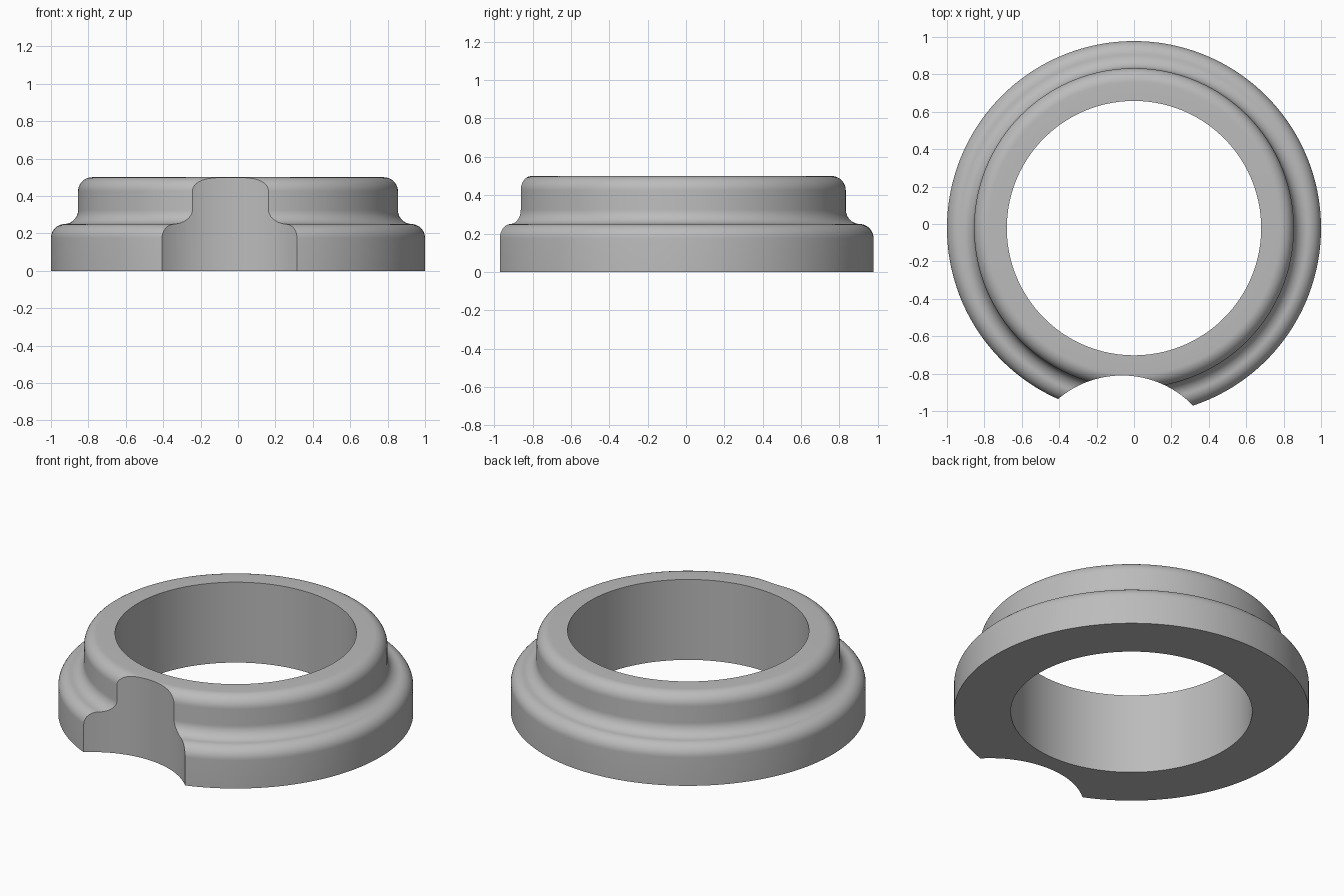
import bpy, bmesh
from math import sin, cos, pi, radians

if "Cube" in bpy.data.objects:
    bpy.data.objects.remove(bpy.data.objects["Cube"], do_unlink=True)

CENTRE_Y = -0.022
SEGMENTS = 192

grey = bpy.data.materials.new("plain grey")
grey.use_nodes = True
colour = (0.5, 0.5, 0.5, 1)
grey.diffuse_color = colour
grey.node_tree.nodes["Principled BSDF"].inputs["Base Color"].default_value = colour


def arc(cx, cz, r, start, end, steps=10):
    """Points of a fillet in the radius/height plane."""
    angles = [radians(start + (end - start) * i / steps) for i in range(steps + 1)]
    return [(cx + r * cos(a), cz + r * sin(a)) for a in angles]


# Stepped ring section: rounded lower rim, cove, rounded upper rim
profile = [(0.68, 0), (1, 0)]
profile += arc(0.925, 0.175, 0.075, 0, 90)
profile += arc(0.93, 0.325, 0.075, 270, 180)
profile += arc(0.78, 0.425, 0.075, 0, 90)
profile += [(0.68, 0.5)]

# Collar ring turned from the section
bm = bmesh.new()
rings = []
for i in range(SEGMENTS):
    a = 2 * pi * i / SEGMENTS
    rings.append([bm.verts.new((r * cos(a), r * sin(a), z)) for r, z in profile])
count = len(profile)
for i, ring in enumerate(rings):
    following = rings[(i + 1) % SEGMENTS]
    for j in range(count):
        k = (j + 1) % count
        bm.faces.new((ring[j], following[j], following[k], ring[k]))
bmesh.ops.recalc_face_normals(bm, faces=bm.faces)
mesh = bpy.data.meshes.new("collar_ring")
bm.to_mesh(mesh)
bm.free()
mesh.materials.append(grey)
collar = bpy.data.objects.new("collar_ring", mesh)
collar.location.y = CENTRE_Y
bpy.context.collection.objects.link(collar)

# Round notch cut into the front rim
bpy.ops.mesh.primitive_cylinder_add(
    vertices=SEGMENTS, radius=0.528, depth=2, location=(-0.064, -1.338, 0.25))
cutter = bpy.context.object
cutter.name = "notch_cutter"
cutter.hide_render = True
cutter.data.materials.append(grey)

bpy.ops.object.select_all(action="DESELECT")
collar.select_set(True)
bpy.context.view_layer.objects.active = collar
notch = collar.modifiers.new("notch", "BOOLEAN")
notch.operation = "DIFFERENCE"
notch.solver = "EXACT"
notch.object = cutter
bpy.ops.object.modifier_apply(modifier=notch.name)
bpy.data.objects.remove(cutter, do_unlink=True)
bpy.ops.object.shade_smooth_by_angle(angle=radians(30))
